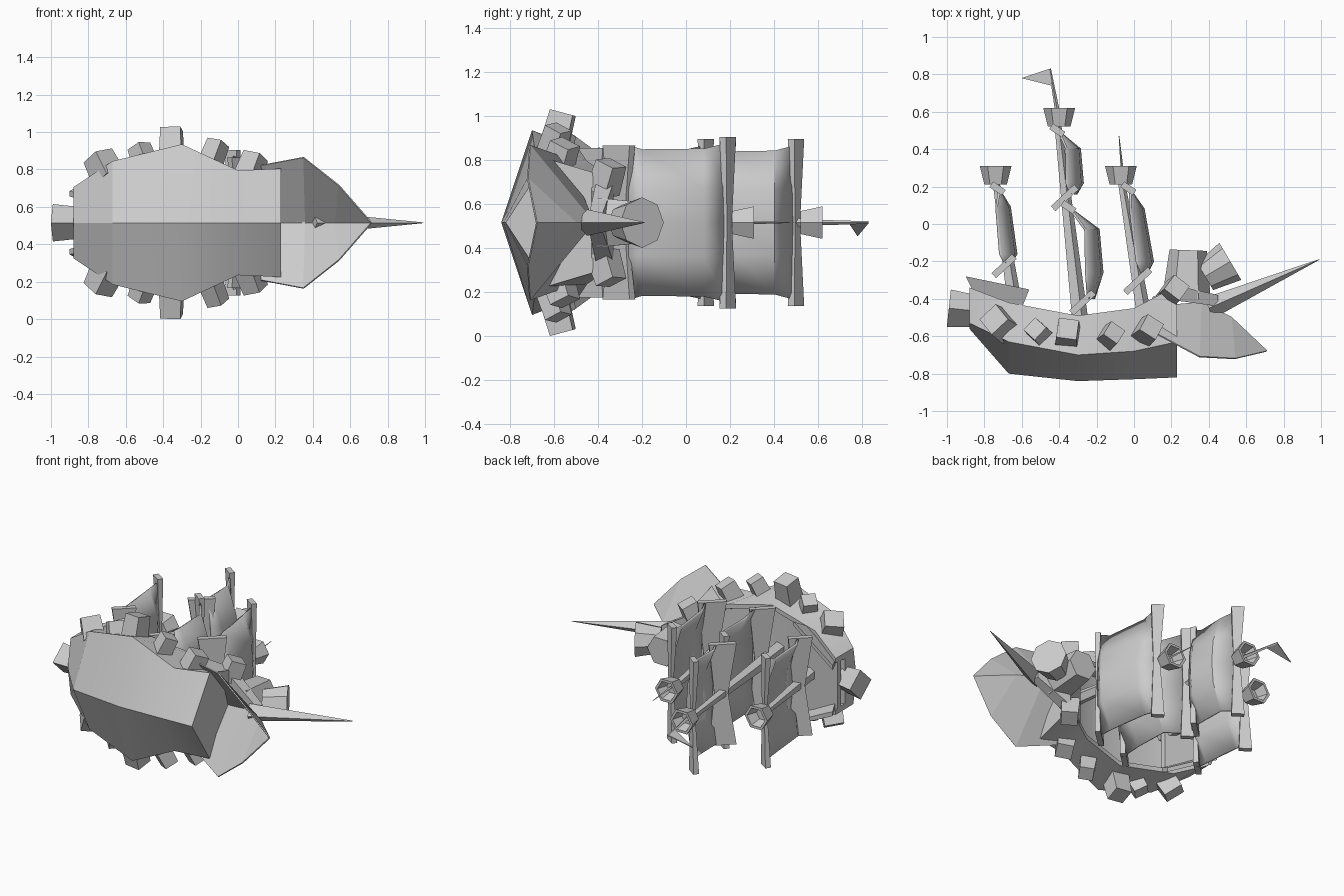
import bpy, bmesh, math
from mathutils import Vector

cube = bpy.data.objects.get("Cube")
if cube:
    bpy.data.objects.remove(cube)

GREY = (0.6, 0.6, 0.6, 1)
mat = bpy.data.materials.new("plain_grey")
mat.use_nodes = True
mat.diffuse_color = GREY
mat.node_tree.nodes["Principled BSDF"].inputs["Base Color"].default_value = GREY

MID = 0.515  # height of the ship's centre plane; masts point along +y


def build(name, verts, faces, smooth=False, thick=0):
    """Mesh object from points given as x, y, sideways offset."""
    bm = bmesh.new()
    vs = [bm.verts.new((x, y, w + MID)) for x, y, w in verts]
    for f in faces:
        bm.faces.new([vs[i] for i in f])
    bmesh.ops.recalc_face_normals(bm, faces=bm.faces)
    me = bpy.data.meshes.new(name)
    bm.to_mesh(me)
    bm.free()
    me.materials.append(mat)
    ob = bpy.data.objects.new(name, me)
    bpy.context.collection.objects.link(ob)
    if thick:
        mod = ob.modifiers.new("thickness", 'SOLIDIFY')
        mod.thickness = thick
        mod.offset = 0
    if smooth:
        bpy.ops.object.select_all(action='DESELECT')
        ob.select_set(True)
        bpy.context.view_layer.objects.active = ob
        bpy.ops.object.shade_smooth_by_angle(angle=math.radians(30))
    return ob


def loft(name, rings, smooth=False):
    """Skin closed rings of equal size and cap both ends."""
    n = len(rings[0])
    faces = [(k * n + i, k * n + (i + 1) % n, (k + 1) * n + (i + 1) % n, (k + 1) * n + i)
             for k in range(len(rings) - 1) for i in range(n)]
    faces += [tuple(range(n)), tuple(range((len(rings) - 1) * n, len(rings) * n))]
    return build(name, [p for r in rings for p in r], faces, smooth)


def ring(centre, axis, r, n, phase=0.0):
    """Polygon round an axis, first corner toward +y (or +x on upright axes)."""
    a = Vector(axis).normalized()
    ref = Vector((1, 0, 0)) if abs(a.y) > 0.8 else Vector((0, 1, 0))
    u = (ref - a * ref.dot(a)).normalized()
    v = a.cross(u)
    angles = [phase + 2 * math.pi * i / n for i in range(n)]
    return [Vector(centre) + (u * math.cos(t) + v * math.sin(t)) * r for t in angles]


def spar(name, p, q, r0, r1, n=5, phase=0.0):
    axis = Vector(q) - Vector(p)
    return loft(name, [ring(p, axis, r0, n, phase), ring(q, axis, r1, n, phase)])


def cup(name, p, q, r0, r1, n):
    """Open flared bucket from p to q."""
    p, q = Vector(p), Vector(q)
    axis = q - p
    return loft(name, [ring(p, axis, r0, n), ring(q, axis, r1, n),
                       ring(q, axis, r1 * 0.78, n), ring(p + axis * 0.3, axis, r0 * 0.75, n)])


# Hull: x, keel height, chine height and half width, gunwale height and half width
sections = [(-0.88, -0.56, -0.53, 0.19, -0.34, 0.19),
            (-0.67, -0.80, -0.63, 0.33, -0.42, 0.29),
            (-0.30, -0.84, -0.70, 0.42, -0.49, 0.34),
            (0.00, -0.83, -0.68, 0.28, -0.45, 0.28),
            (0.23, -0.82, -0.63, 0.29, -0.33, 0.20)]
rings = []
for x, keel, cy, cw, gy, gw in sections:
    side = [(cy, cw), (gy, gw), (gy, gw - 0.03), (gy - 0.1, gw - 0.04)]
    rings.append([(x, keel, 0)] + [(x, y, w) for y, w in side]
                 + [(x, y, -w) for y, w in reversed(side)])
loft("hull", rings, True)

# Raised stern deck with flared side rails, and the stern lantern
rail = [(-0.9, -0.28, 0.17), (-0.56, -0.35, 0.35), (-0.6, -0.45, 0.29), (-0.86, -0.36, 0.16)]
for s, side in ((1, "left"), (-1, "right")):
    loft("stern_rail_" + side, [[(x, y, s * (w - inset)) for x, y, w in rail]
                                for inset in (0, 0.03)])
loft("stern_deck", [[(x, y, -w), (x, y, w), (x, y - 0.04, w), (x, y - 0.04, -w)]
                    for x, y, w in ((-0.88, -0.36, 0.16), (-0.6, -0.42, 0.27))])
spar("stern_lantern", (-0.85, -0.465, 0), (-0.99, -0.45, 0), 0.085, 0.1, 4)

# Prow block and the flared bow shell
loft("prow", [[(x, y1, -w), (x, y1, w), (x, y0, w), (x, y0, -w)]
              for x, y0, y1, w in ((0.1, -0.43, -0.39, 0.23), (0.23, -0.41, -0.33, 0.18),
                                   (0.45, -0.44, -0.38, 0.04))])
ridge = [(0.14, -0.44), (0.36, -0.42), (0.52, -0.50), (0.71, -0.68)]
edge = [(0.03, -0.54, 0.29), (0.35, -0.71, 0.35), (0.54, -0.72, 0.2), (0.71, -0.68, 0.005)]
verts = ([(x, y, w) for x, y, w in edge] + [(x, y, 0) for x, y in ridge]
         + [(x, y, -w) for x, y, w in edge])
build("bow_shell", verts, [(r + i, r + i + 1, r + i + 5, r + i + 4)
                           for r in (0, 4) for i in range(3)], thick=0.008)

# Bowsprit, bow drum and the knob behind it
spar("bowsprit", (0.4, -0.45, 0), (0.99, -0.19, 0), 0.06, 0.002, 4)
spar("bow_drum", (0.38, -0.28, 0), (0.515, -0.2, 0), 0.085, 0.115, 8)
spar("bow_knob", (0.28, -0.4, 0), (0.29, -0.14, 0), 0.13, 0.1, 6)

# Gun blocks along both sides: x, y, inner and outer offset, radius, turn, lean
guns = [(-0.72, -0.52, 0.24, 0.36, 0.1, 0.0, -0.06),
        (-0.51, -0.57, 0.30, 0.41, 0.075, 0.1, -0.04),
        (-0.355, -0.57, 0.35, 0.5, 0.09, 0.65, 0.0),
        (-0.13, -0.59, 0.30, 0.43, 0.075, 0.15, 0.05),
        (0.07, -0.56, 0.23, 0.36, 0.085, 0.2, 0.05),
        (0.21, -0.35, 0.14, 0.27, 0.085, 0.1, 0.04)]
for s, side in ((1, "left"), (-1, "right")):
    for i, (x, y, w0, w1, r, turn, lean) in enumerate(guns):
        spar(f"gun_block_{side}_{i + 1}", (x - lean / 2, y - 0.03, s * w0),
             (x + lean / 2, y + 0.01, s * w1), r * 0.95, r * 0.85, 4, s * turn)


def yard(name, x, y, half, width, angle):
    """Flat slanting crossbar, thin in the middle and broad at its ends."""
    ux, uy = math.cos(angle), math.sin(angle)
    rings = []
    for w, k in ((-half, 1), (0, 0.5), (half, 1)):
        a, b = width / 2 * k, 0.018 * k
        cx = x - 0.02 * (k - 0.5)
        rings.append([(cx + i * a * ux - j * b * uy, y + i * a * uy + j * b * ux, w)
                      for i, j in ((-1, -1), (1, -1), (1, 1), (-1, 1))])
    loft(name, rings)


def sail(name, profile, half):
    """Full sheet: centre profile of x, y points, with the sides set back."""
    across = [(-1, 1), (-0.45, 0.15), (0, 0), (0.45, 0.15), (1, 1)]
    rows = [(x, y, back, half * wide) for (x, y), back, wide
            in zip(profile, (0, 0.07, 0.085, 0.03), (1, 0.93, 0.92, 0.97))]
    verts = [(x - back * b, y, w * c) for x, y, back, w in rows for c, b in across]
    n = len(across)
    build(name, verts, [(i * n + j, i * n + j + 1, (i + 1) * n + j + 1, (i + 1) * n + j)
                        for i in range(len(rows) - 1) for j in range(n - 1)], True, 0.014)


# Sails: half width, lower yard centre and width, then the profile downward
sails = {"mizzen": (0.34, (-0.685, -0.225), 0.15,
                    [(-0.72, 0.18), (-0.665, 0.09), (-0.63, -0.16), (-0.66, -0.21)]),
         "main": (0.35, (-0.265, -0.42), 0.16,
                  [(-0.34, 0.08), (-0.19, -0.03), (-0.17, -0.26), (-0.215, -0.40)]),
         "topsail": (0.35, (-0.36, 0.14), 0.17,
                     [(-0.40, 0.49), (-0.29, 0.40), (-0.275, 0.22), (-0.31, 0.16)]),
         "fore": (0.36, (0.03, -0.305), 0.18,
                  [(-0.02, 0.18), (0.05, 0.08), (0.10, -0.20), (0.07, -0.26)])}
for name, (half, low, width, profile) in sails.items():
    top = profile[0]
    sail(name + "_sail", profile, half)
    yard(name + "_upper_yard", top[0], top[1] + 0.01, half + 0.03, 0.08, -0.6)
    yard(name + "_lower_yard", *low, half - 0.01, width, 0.75)

# Masts and lookouts
spar("mizzen_mast", (-0.63, -0.5, 0), (-0.74, 0.23, 0), 0.045, 0.02)
spar("main_mast", (-0.28, -0.62, 0), (-0.41, 0.54, 0), 0.05, 0.02)
spar("fore_mast", (0.06, -0.55, 0), (-0.07, 0.23, 0), 0.045, 0.02)
for name, x, y in (("mizzen", -0.74, 0.21), ("main", -0.40, 0.52), ("fore", -0.07, 0.21)):
    cup(name + "_lookout", (x, y, 0), (x, y + 0.1, 0), 0.06, 0.085, 6)

# Poles and pennant
spar("main_pole", (-0.40, 0.55, 0), (-0.45, 0.83, 0), 0.014, 0.006, 4)
spar("fore_pole", (-0.06, 0.25, 0), (-0.08, 0.47, 0), 0.009, 0.002, 4)
build("pennant", [(-0.45, 0.83, 0), (-0.44, 0.74, 0), (-0.6, 0.78, -0.06)], [(0, 1, 2)], thick=0.006)
